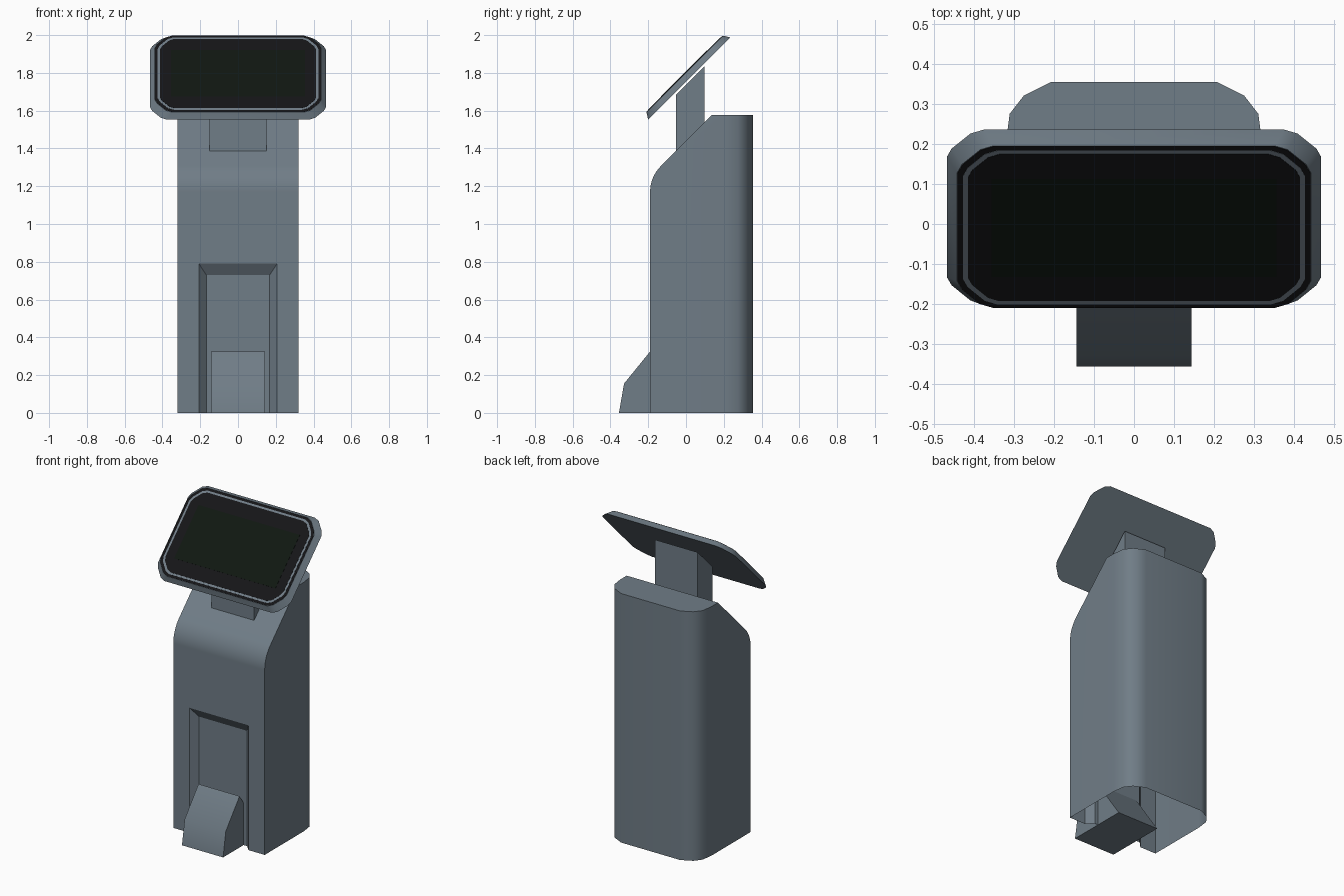
import bpy, bmesh
from math import radians, cos, sin, pi
from mathutils import Matrix

if "Cube" in bpy.data.objects:
    bpy.data.objects.remove(bpy.data.objects["Cube"])

PALETTE = {"slate": (0.162, 0.205, 0.242, 1),
           "black": (0.0075, 0.0075, 0.0088, 1),
           "display_green": (0.0050, 0.0088, 0.0057, 1)}
MATS = {}
for key, rgba in PALETTE.items():
    MATS[key] = bpy.data.materials.new(key)
    MATS[key].diffuse_color = rgba


def loft(name, lower, upper, colour="slate", matrix=None):
    """Closed solid between two matching outlines of 3D points."""
    bm = bmesh.new()
    a = [bm.verts.new(p) for p in lower]
    b = [bm.verts.new(p) for p in upper]
    bm.faces.new(a)
    bm.faces.new(b)
    n = len(a)
    for i in range(n):
        j = (i + 1) % n
        bm.faces.new((a[i], a[j], b[j], b[i]))
    bmesh.ops.recalc_face_normals(bm, faces=bm.faces)
    if matrix:
        bm.transform(matrix)
    mesh = bpy.data.meshes.new(name)
    bm.to_mesh(mesh)
    bm.free()
    ob = bpy.data.objects.new(name, mesh)
    bpy.context.collection.objects.link(ob)
    mesh.materials.append(MATS[colour])
    smooth(ob)
    return ob


def smooth(ob):
    bpy.ops.object.select_all(action='DESELECT')
    ob.select_set(True)
    bpy.context.view_layer.objects.active = ob
    bpy.ops.object.shade_smooth_by_angle(angle=radians(31))


def side_prism(name, profile, half):
    """Extrude a (y, z) profile across x."""
    return loft(name, [(-half, y, z) for y, z in profile],
                [(half, y, z) for y, z in profile])


def boolean(ob, cutter, operation):
    m = ob.modifiers.new("cut", 'BOOLEAN')
    m.operation, m.object, m.solver = operation, cutter, 'EXACT'
    bpy.context.view_layer.objects.active = ob
    bpy.ops.object.modifier_apply(modifier=m.name)
    bpy.data.objects.remove(cutter)


# Cabinet: plan outline with rounded back corners
half_plan = [(0.32, -0.3), (0.32, 0.2), (0.31, 0.275), (0.275, 0.32), (0.207, 0.354)]
plan = half_plan + [(-x, y) for x, y in reversed(half_plan)]
body = loft("cabinet", [(x, y, 0) for x, y in plan], [(x, y, 2) for x, y in plan])

# Side silhouette: upright front, rounded bend, 45 degree shoulder, flat top
R = 0.193
bend = [(0.003 - R * cos(t * pi / 32), 1.17 + R * sin(t * pi / 32)) for t in range(9)]
silhouette = [(-0.19, -0.1)] + bend + [(0.137, 1.577), (0.5, 1.577), (0.5, -0.1)]
boolean(body, side_prism("silhouette", silhouette, 0.5), 'INTERSECT')


# Bevelled front recess
def opening(y, w, top):
    return [(-w, y, -0.1), (w, y, -0.1), (w, y, top), (-w, y, top)]


recess = loft("recess", opening(-0.15, 0.168, 0.73), opening(-0.23, 0.246, 0.85))
boolean(body, recess, 'DIFFERENCE')

# Open underside
bm = bmesh.new()
bm.from_mesh(body.data)
floor = [f for f in bm.faces if all(abs(v.co.z) < 1e-4 for v in f.verts)]
bmesh.ops.delete(bm, geom=floor, context='FACES')
bm.to_mesh(body.data)
bm.free()
smooth(body)

# Keep the large cabinet panels flat beside the rounded bends
wn = body.modifiers.new("flat_panels", 'WEIGHTED_NORMAL')
wn.keep_sharp = True
bpy.ops.object.modifier_apply(modifier=wn.name)

# Foot block and neck
side_prism("foot_block", [(-0.355, 0), (-0.328, 0.155), (-0.19, 0.325), (0.035, 0)], 0.144)
side_prism("neck", [(-0.053, 1.37), (0.097, 1.37), (0.097, 1.835), (-0.053, 1.685)], 0.15)

# Tilted screen, built flat then turned 45 degrees
tilt = Matrix.Translation((0, 0.0175, 1.77)) @ Matrix.Rotation(radians(45), 4, 'X')


def outline(w, h, z, c):
    """Rectangle with eased chamfered corners of size c."""
    q = [(w - c * a, h - c * b) for a, b in
         ((0, 1.05), (0.13, 0.73), (0.64, 0.15), (1, 0))]
    pts = q + [(-x, y) for x, y in reversed(q)]
    pts += [(-x, -y) for x, y in q] + [(x, -y) for x, y in reversed(q)]
    return [(x, y, z) for x, y in pts]


loft("screen_housing", outline(0.467, 0.308, 0, 0.092),
     outline(0.441, 0.286, 0.0350, 0.09), matrix=tilt)
layers = [("screen_border", 0.440, 0.285, 0.0345, 0.0363, 0.09, "black"),
          ("screen_trim", 0.426, 0.271, 0.0355, 0.0373, 0.084, "slate"),
          ("screen_glass", 0.414, 0.259, 0.0365, 0.0382, 0.078, "black")]
for name, w, h, z0, z1, c, colour in layers:
    loft(name, outline(w, h, z0, c), outline(w, h, z1, c), colour, tilt)

# Display area
corners = [(-0.355, -0.173), (0.355, -0.173), (0.355, 0.173), (-0.355, 0.173)]
loft("display", [(x, y, 0.037) for x, y in corners], [(x, y, 0.0395) for x, y in corners],
     "display_green", tilt)

for m in bpy.data.materials:
    if m.users and not m.is_grease_pencil:
        m.use_nodes = True
        m.node_tree.nodes["Principled BSDF"].inputs["Base Color"].default_value = m.diffuse_color
